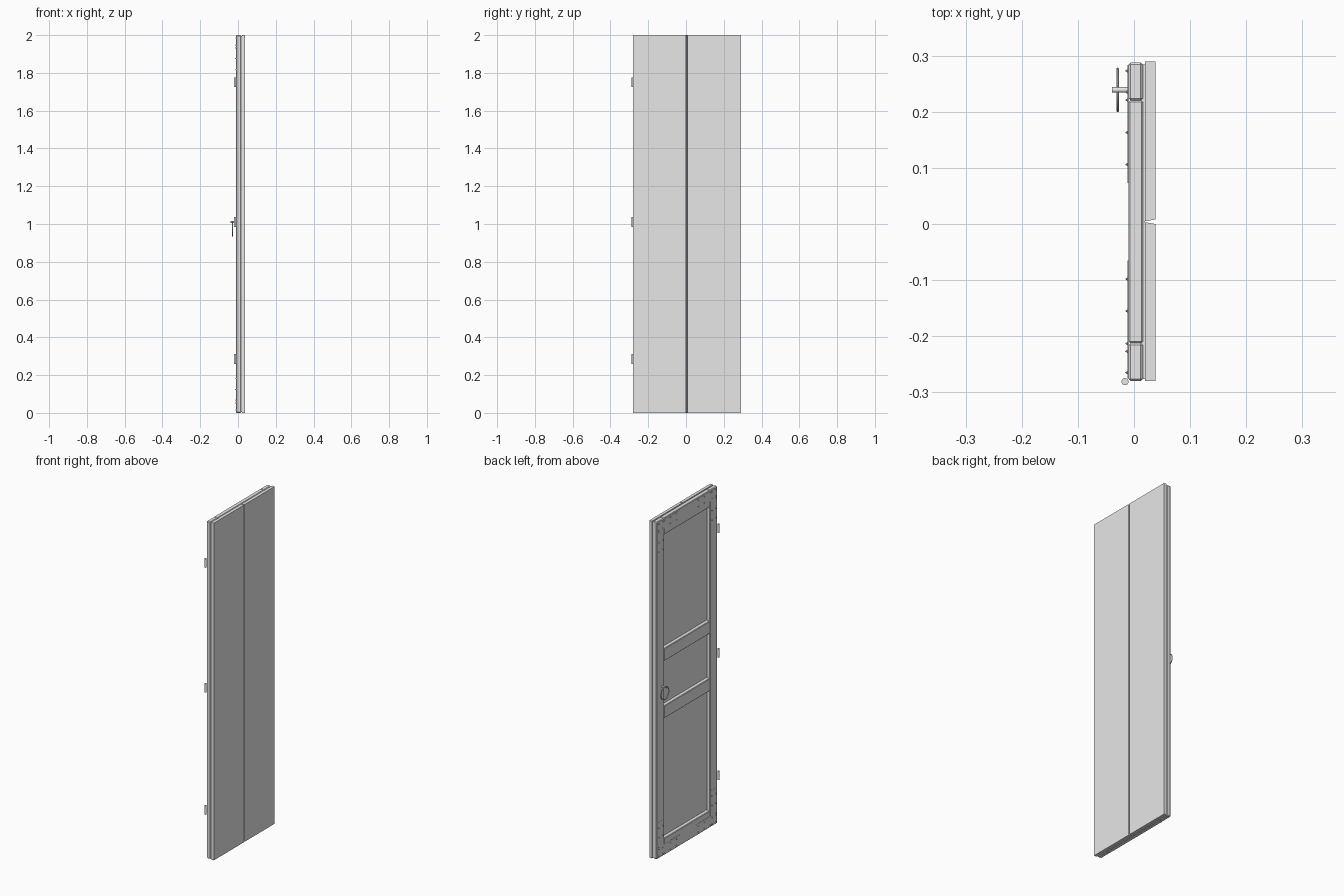
import bpy, bmesh, math
from mathutils import Matrix, Vector

cube = bpy.data.objects.get("Cube")
if cube:
    bpy.data.objects.remove(cube, do_unlink=True)

grey = bpy.data.materials.new("plain grey")
grey.use_nodes = True
grey.diffuse_color = (0.8, 0.8, 0.8, 1)
grey.node_tree.nodes["Principled BSDF"].inputs["Base Color"].default_value = (0.8, 0.8, 0.8, 1)


def finish(name, bm, smooth=False):
    bmesh.ops.recalc_face_normals(bm, faces=bm.faces)
    mesh = bpy.data.meshes.new(name)
    bm.to_mesh(mesh)
    bm.free()
    mesh.materials.append(grey)
    obj = bpy.data.objects.new(name, mesh)
    bpy.context.collection.objects.link(obj)
    if smooth:
        bpy.context.view_layer.objects.active = obj
        obj.select_set(True)
        bpy.ops.object.shade_smooth_by_angle(angle=math.radians(40))
        obj.select_set(False)
    return obj


def prism(name, points, offset):
    """Extrude a closed outline by the given offset."""
    bm = bmesh.new()
    face = bm.faces.new([bm.verts.new(p) for p in points])
    new = bmesh.ops.extrude_face_region(bm, geom=[face])["geom"]
    bmesh.ops.translate(bm, verts=[v for v in new if isinstance(v, bmesh.types.BMVert)],
                        vec=Vector(offset))
    return finish(name, bm)


def bar(name, x, y, z, chamfer=0):
    """Box between pairs of limits, with optional chamfered edges."""
    obj = prism(name, [(x[0], y[0], z[0]), (x[1], y[0], z[0]),
                       (x[1], y[1], z[0]), (x[0], y[1], z[0])], (0, 0, z[1] - z[0]))
    if chamfer:
        mod = obj.modifiers.new("chamfer", "BEVEL")
        mod.width, mod.segments = chamfer, 1
    return obj


def rod(name, centre, radius, length, axis="Z", tip=None, sides=16):
    bm = bmesh.new()
    turn = Matrix.Rotation(-math.pi / 2, 4, "Y") if axis == "X" else Matrix()
    bmesh.ops.create_cone(bm, cap_ends=True, segments=sides, radius1=radius,
                          radius2=radius if tip is None else tip, depth=length,
                          matrix=Matrix.Translation(centre) @ turn)
    return finish(name, bm, smooth=sides > 8)


LOW, HIGH = -0.28, 0.288          # door edges along y
STILE, RAIL = 0.068, 0.1
FRAME = (-0.01, 0.016)

# Two outer planks with a tapered seam
prism("hinge_side_plank", [(0.02, LOW, 0), (0.038, LOW, 0), (0.038, 0, 0), (0.02, 0.003, 0)], (0, 0, 2))
prism("latch_side_plank", [(0.02, 0.005, 0), (0.038, 0.008, 0), (0.038, 0.29, 0), (0.02, 0.29, 0)], (0, 0, 2))

# Backing panel between the planks and the frame
bar("backing_panel", (0.012, 0.02), (LOW + 0.004, HIGH - 0.004), (0.004, 1.996))

# Frame stiles and rails
bar("hinge_stile", FRAME, (LOW, LOW + STILE), (0, 2), 0.004)
bar("latch_stile", FRAME, (HIGH - STILE, HIGH), (0, 2), 0.004)
for name, bottom, top in [("bottom_rail", 0, RAIL), ("lower_middle_rail", 0.81, 0.885),
                          ("upper_middle_rail", 1.15, 1.225), ("top_rail", 2 - RAIL, 2)]:
    bar(name, FRAME, (LOW + STILE, HIGH - STILE), (bottom, top), 0.003)

# Corner plates with pointed studs
IN, ARM, WIDE = 0.005, 0.215, 0.066
outline = [(IN, IN), (ARM, IN), (ARM, WIDE), (WIDE, WIDE), (WIDE, ARM), (IN, ARM)]
rows = (0.015, 0.053)
spots = [(a, b) for a in rows for b in rows]
for step in (0.067, 0.125, 0.182):
    for r in rows:
        if step > WIDE + 0.01 or r == rows[0]:
            spots += [(step, r), (r, step)]
for side, edge, dy in (("hinge", LOW, 1), ("latch", HIGH, -1)):
    for level, base, dz in (("lower", 0, 1), ("upper", 2, -1)):
        label = f"{level}_{side}_corner"
        prism(label + "_plate", [(-0.0112, edge + dy * a, base + dz * b) for a, b in outline],
              (0.002, 0, 0))
        for i, (a, b) in enumerate(spots):
            rod(f"{label}_stud_{i + 1}", (-0.013, edge + dy * a, base + dz * b),
                0.004, 0.006, "X", tip=0, sides=8)

# Hinge barrels
for name, z in (("lower_hinge", 0.285), ("middle_hinge", 1.01), ("upper_hinge", 1.75)):
    rod(name, (-0.016, -0.281, z), 0.0063, 0.052)

# Handle post and hanging ring
rod("handle_post", (-0.0235, 0.239, 1.01), 0.005, 0.031, "X")
bpy.ops.mesh.primitive_torus_add(location=(-0.029, 0.239, 0.974), rotation=(0, math.pi / 2, 0),
                                 major_radius=0.037, minor_radius=0.0025,
                                 major_segments=32, minor_segments=10)
ring = bpy.context.object
ring.name = "handle_ring"
ring.data.materials.append(grey)
bpy.ops.object.shade_smooth_by_angle()
